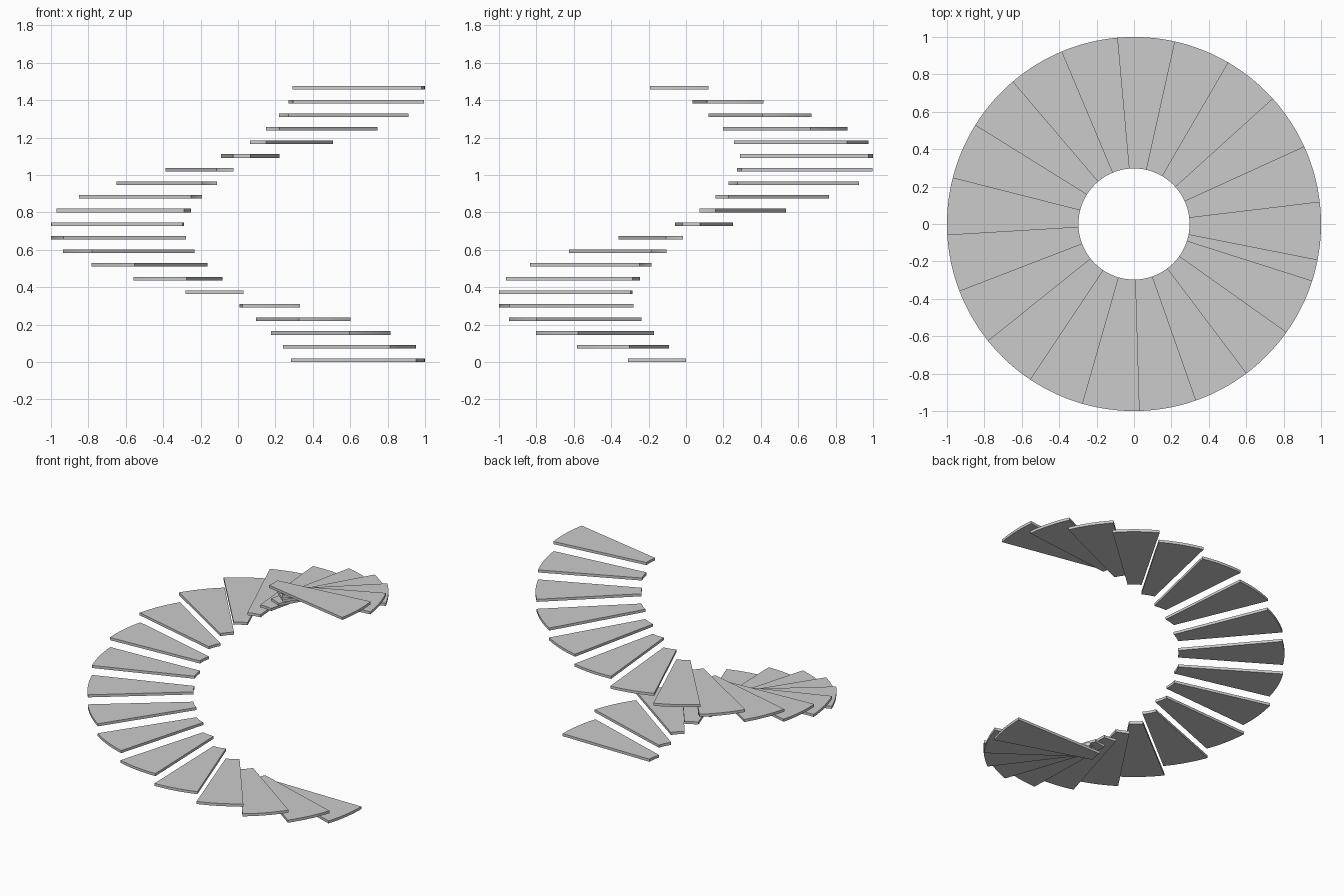
import bpy
import bmesh
from math import cos, sin, radians

if "Cube" in bpy.data.objects:
    bpy.data.objects.remove(bpy.data.objects["Cube"])

STEPS = 21
TURN = radians(370.8 / STEPS)      # clockwise turn per tread
WIDTH = TURN * 1.02                # slight overlap between treads
R_IN, R_OUT = 0.297, 1.0
RISE, THICK = 0.0728, 0.019
SEGS = 8


def tread(index):
    """Wedge-shaped tread with curved inner and outer ends."""
    start = -index * TURN
    z = index * RISE
    angles = [start - WIDTH * k / SEGS for k in range(SEGS + 1)]
    bm = bmesh.new()
    inner = [bm.verts.new((R_IN * cos(a), R_IN * sin(a), z)) for a in angles]
    outer = [bm.verts.new((R_OUT * cos(a), R_OUT * sin(a), z)) for a in angles]
    faces = [bm.faces.new((inner[k], inner[k + 1], outer[k + 1], outer[k]))
             for k in range(SEGS)]
    ext = bmesh.ops.extrude_face_region(bm, geom=faces, use_keep_orig=True)
    top = [g for g in ext["geom"] if isinstance(g, bmesh.types.BMVert)]
    bmesh.ops.translate(bm, verts=top, vec=(0, 0, THICK))
    bmesh.ops.recalc_face_normals(bm, faces=bm.faces)
    name = f"stair_tread_{index + 1:02d}"
    mesh = bpy.data.meshes.new(name)
    bm.to_mesh(mesh)
    bm.free()
    obj = bpy.data.objects.new(name, mesh)
    bpy.context.collection.objects.link(obj)


# Spiral of floating treads
for i in range(STEPS):
    tread(i)
